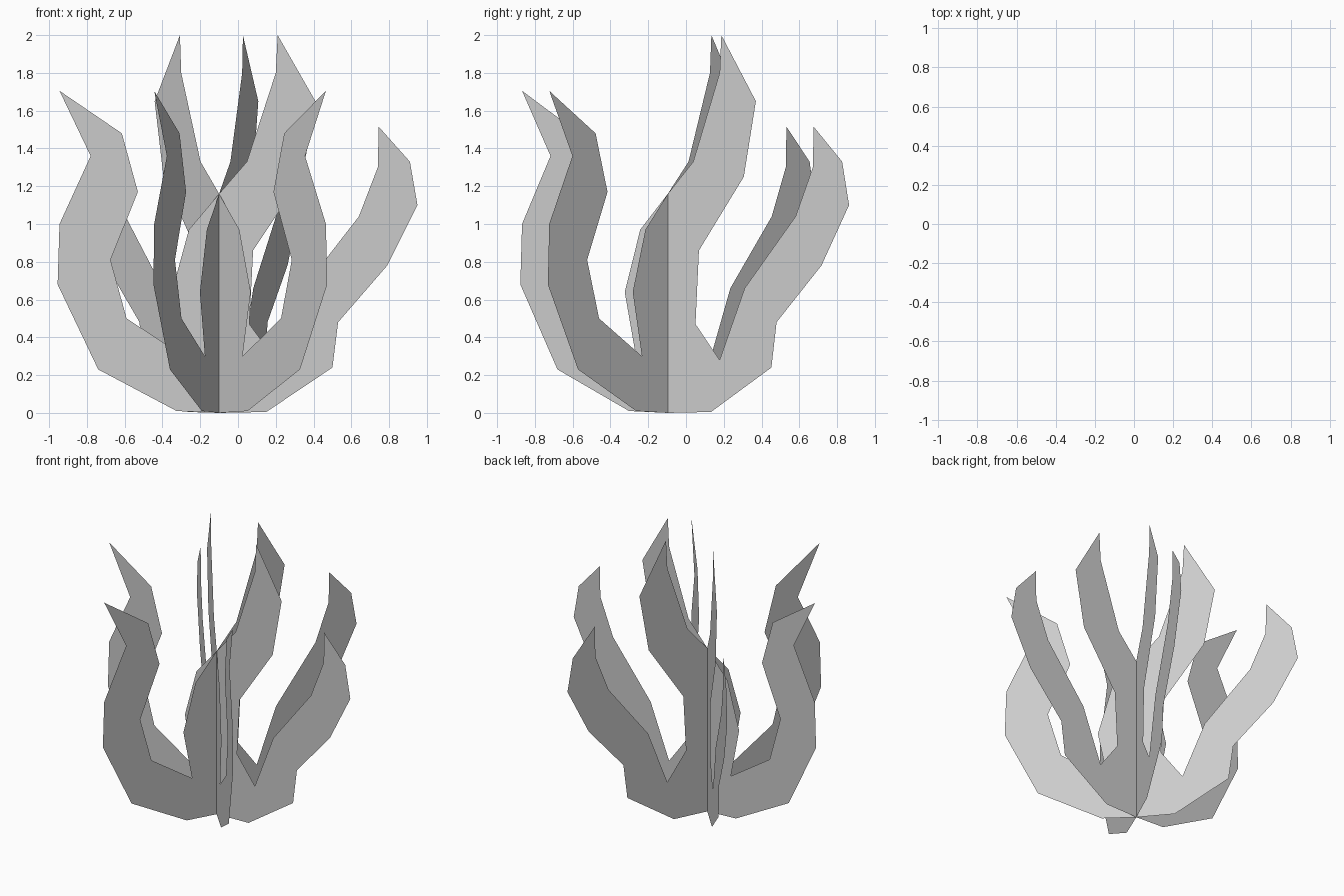
import bpy
from math import cos, sin, radians

# Flame-shaped card outline: (distance from the shared axis, height)
OUTLINE = [
    (0, 0), (0.25, 0.005), (0.60, 0.24), (0.63, 0.48), (0.89, 0.78),
    (1.05, 1.10), (1.01, 1.33), (0.845, 1.515), (0.84, 1.30), (0.74, 1.04),
    (0.445, 0.66), (0.30, 0.28),                      # right notch
    (0.16, 0.47), (0.18, 0.86), (0.44, 1.25), (0.51, 1.65), (0.31, 2.0),
    (0.30, 1.80), (0.147, 1.33), (0, 1.16),           # middle tongue
    (-0.16, 0.97), (-0.25, 0.64), (-0.185, 0.30),     # left notch
    (-0.49, 0.50), (-0.575, 0.81), (-0.43, 1.17), (-0.515, 1.48),
    (-0.845, 1.705), (-0.68, 1.36), (-0.845, 1.0), (-0.855, 0.68),
    (-0.64, 0.23), (-0.225, 0.01),
]
AXIS = (-0.10, -0.096)


def leaf_card(name, degrees):
    """Upright flat card turned about the shared axis."""
    c, s = cos(radians(degrees)), sin(radians(degrees))
    verts = [(AXIS[0] + u * c, AXIS[1] + u * s, z) for u, z in OUTLINE]
    mesh = bpy.data.meshes.new(name)
    mesh.from_pydata(verts, [], [list(range(len(verts)))])
    mesh.update()
    obj = bpy.data.objects.new(name, mesh)
    bpy.context.collection.objects.link(obj)
    return obj


# Three crossing cards
for i in range(3):
    leaf_card(f"leaf_card_{i + 1}", i * 66)
